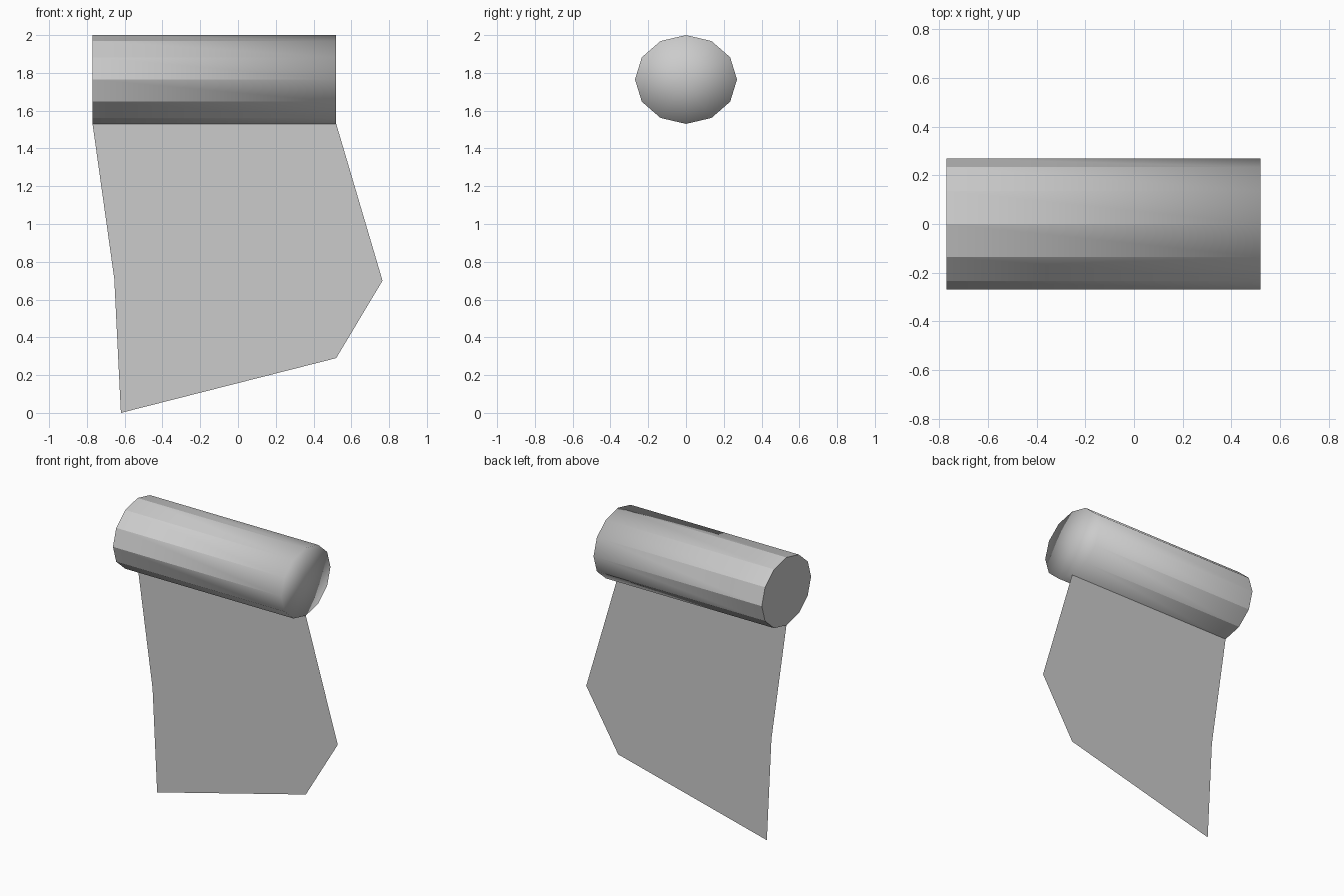
import bpy, bmesh
from math import sin, cos, tau

cube = bpy.data.objects.get("Cube")
if cube:
    bpy.data.objects.remove(cube, do_unlink=True)

# One plain grey for everything
grey = bpy.data.materials.new("light grey")
grey.use_nodes = True
colour = (0.6, 0.6, 0.6, 1)
grey.diffuse_color = colour
grey.node_tree.nodes["Principled BSDF"].inputs["Base Color"].default_value = colour


def add_object(name, bm):
    mesh = bpy.data.meshes.new(name)
    bm.to_mesh(mesh)
    bm.free()
    mesh.materials.append(grey)
    obj = bpy.data.objects.new(name, mesh)
    bpy.context.collection.objects.link(obj)
    return obj


# Roll: twelve-sided, slightly flattened, lying along x
SIDES, RADIUS_Y, RADIUS_Z, AXIS_Z = 12, 0.27, 0.235, 1.765
LEFT_X, RIGHT_X = 0.52, -0.77

bm = bmesh.new()


def ring(x):
    return [bm.verts.new((x, RADIUS_Y * cos(tau * i / SIDES),
                          AXIS_Z + RADIUS_Z * sin(tau * i / SIDES)))
            for i in range(SIDES)]


right_rim, left_rim = ring(RIGHT_X), ring(LEFT_X)
left_centre = bm.verts.new((LEFT_X, 0, AXIS_Z))
bm.faces.new(right_rim)
for i in range(SIDES):
    j = (i + 1) % SIDES
    bm.faces.new((right_rim[i], right_rim[j], left_rim[j], left_rim[i]))
    bm.faces.new((left_rim[i], left_rim[j], left_centre))
bmesh.ops.recalc_face_normals(bm, faces=bm.faces)
for face in bm.faces:
    face.smooth = True
# Facets are crisp at the right end and blend into the left cap
for edge in bm.edges:
    edge.smooth = all(v.co.x > 0 for v in edge.verts)
add_object("roll", bm)

# Hanging sheet: a single flat panel below the roll
outline = [(-0.77, 1.53), (-0.655, 0.71), (-0.62, 0),
           (0.52, 0.29), (0.765, 0.70), (0.52, 1.53)]
bm = bmesh.new()
bm.faces.new([bm.verts.new((x, 0, z)) for x, z in outline])
add_object("hanging_sheet", bm)
